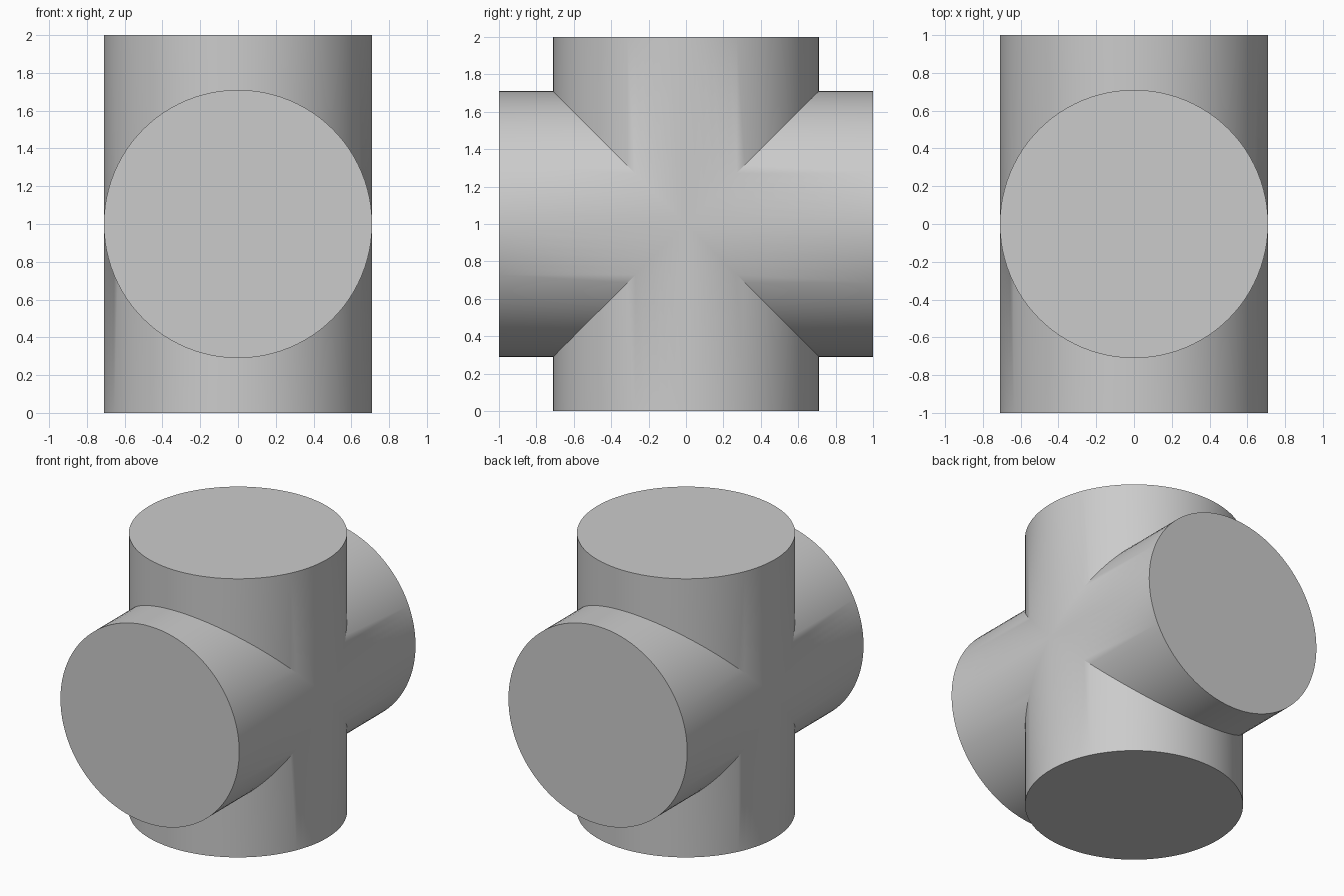
import bpy
import math

if "Cube" in bpy.data.objects:
    bpy.data.objects.remove(bpy.data.objects["Cube"], do_unlink=True)

RADIUS, LENGTH, SIDES = 0.71, 2.0, 96

# Single plain grey
grey = bpy.data.materials.new("plain_grey")
grey.use_nodes = True
colour = (0.6, 0.6, 0.6, 1.0)
grey.diffuse_color = colour
grey.node_tree.nodes["Principled BSDF"].inputs["Base Color"].default_value = colour


def pipe(name, tilt):
    """Capped cylinder centred at z = 1, tilted about x."""
    bpy.ops.mesh.primitive_cylinder_add(
        vertices=SIDES, radius=RADIUS, depth=LENGTH,
        location=(0, 0, 1), rotation=(tilt, 0, 0))
    obj = bpy.context.object
    obj.name = name
    bpy.ops.object.transform_apply(location=True, rotation=True, scale=True)
    obj.data.materials.append(grey)
    return obj


# Upright cylinder joined with a front-to-back cylinder of the same size
horizontal = pipe("horizontal_cylinder", math.pi / 2)
crossing = pipe("crossed_cylinders", 0)
union = crossing.modifiers.new("union", 'BOOLEAN')
union.operation = 'UNION'
union.solver = 'EXACT'
union.object = horizontal
bpy.ops.object.modifier_apply(modifier=union.name)
bpy.data.objects.remove(horizontal, do_unlink=True)

# Smooth walls, crisp rims and seams
bpy.ops.object.shade_smooth_by_angle(angle=math.radians(30))
